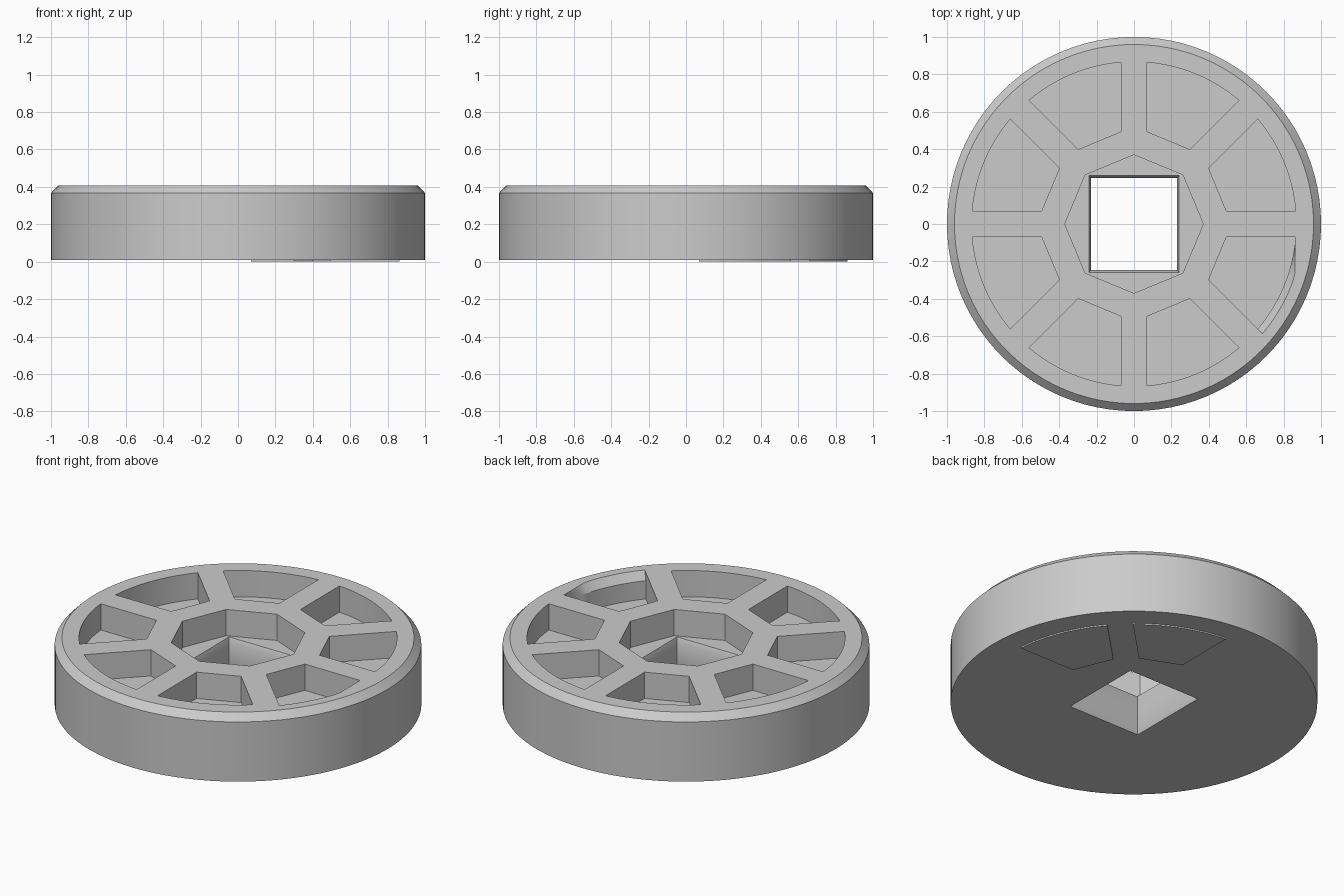
import bpy, bmesh
from math import sin, cos, asin, radians, pi

if "Cube" in bpy.data.objects:
    bpy.data.objects.remove(bpy.data.objects["Cube"], do_unlink=True)

BOTTOM, TOP, FLOOR = 0.008, 0.408, 0.25
RIM, BAR, INNER = 0.867, 0.07, 0.483   # pocket radius, half spoke width, hub apothem

grey = bpy.data.materials.new("plain_grey")
grey.use_nodes = True
colour = (0.6, 0.6, 0.6, 1)
grey.diffuse_color = colour
grey.node_tree.nodes["Principled BSDF"].inputs["Base Color"].default_value = colour


def loft(bm, rings):
    """Closed solid through rings given as (z, outline)."""
    loops = [[bm.verts.new((x, y, z)) for x, y in pts] for z, pts in rings]
    for a, b in zip(loops, loops[1:]):
        n = len(a)
        for i in range(n):
            j = (i + 1) % n
            bm.faces.new((a[i], a[j], b[j], b[i]))
    bm.faces.new(loops[0][::-1])
    bm.faces.new(loops[-1])


def make(name, solids):
    bm = bmesh.new()
    for rings in solids:
        loft(bm, rings)
    bmesh.ops.recalc_face_normals(bm, faces=bm.faces)
    mesh = bpy.data.meshes.new(name)
    bm.to_mesh(mesh)
    bm.free()
    mesh.materials.append(grey)
    ob = bpy.data.objects.new(name, mesh)
    bpy.context.collection.objects.link(ob)
    return ob


def circle(r, n):
    return [(r * cos(2 * pi * i / n), r * sin(2 * pi * i / n)) for i in range(n)]


def rect(hx, hy):
    return [(-hx, -hy), (hx, -hy), (hx, hy), (-hx, hy)]


def pocket(k, rim=RIM, limit=2, steps=12):
    """Outline between two neighbouring spokes; limit cuts it off in x."""
    a0 = asin(BAR / rim)
    a1 = pi / 4 - a0
    polar = [(rim, a0 + (a1 - a0) * i / steps) for i in range(steps + 1)]
    half = radians(22.5)
    x = (INNER - BAR * sin(half)) / cos(half)
    r = (x * x + BAR * BAR) ** 0.5
    a = asin(BAR / r)
    polar += [(r, pi / 4 - a), (r, a)]
    turn = k * pi / 4
    return [(min(r * cos(a + turn), limit), r * sin(a + turn)) for r, a in polar]


# Wheel body with a bevelled upper rim
wheel = make("wheel_body", [[(BOTTOM, circle(1, 96)), (0.367, circle(1, 96)),
                             (TOP, circle(0.96, 96))]])

# Eight pockets (the last has a sloped lip) and the octagonal hub recess
above = TOP + 0.05
cuts = [[(FLOOR, pocket(k)), (above, pocket(k))] for k in range(7)]
lip = pocket(7, 0.903, 0.862)
cuts.append([(FLOOR, pocket(7)), (0.36, pocket(7)), (TOP, lip), (above, lip)])
cuts.append([(FLOOR, circle(0.37, 8)), (above, circle(0.37, 8))])
recesses = make("recess_cutter", cuts)

# Square axle hole, narrowing slightly inside
hole = make("axle_hole_cutter", [[(-0.05, rect(0.24, 0.255)), (BOTTOM, rect(0.24, 0.255)),
                                  (0.04, rect(0.23, 0.245)), (0.22, rect(0.23, 0.245)),
                                  (FLOOR, rect(0.24, 0.258)), (0.3, rect(0.24, 0.258))]])

# Two thin pads below the body
pads = make("underside_pads", [[(0, pocket(k)), (BOTTOM + 0.001, pocket(k))] for k in (0, 1)])

# Cut the body, then smooth the round walls
bpy.context.view_layer.objects.active = wheel
for cutter in (recesses, hole):
    cutter.hide_render = True
    mod = wheel.modifiers.new(cutter.name, "BOOLEAN")
    mod.operation = "DIFFERENCE"
    mod.solver = "EXACT"
    mod.object = cutter
    bpy.ops.object.modifier_apply(modifier=mod.name)

bpy.ops.object.select_all(action="DESELECT")
for ob in (wheel, pads):
    ob.select_set(True)
bpy.ops.object.shade_smooth_by_angle(angle=radians(25))

for cutter in (recesses, hole):
    bpy.data.objects.remove(cutter, do_unlink=True)
